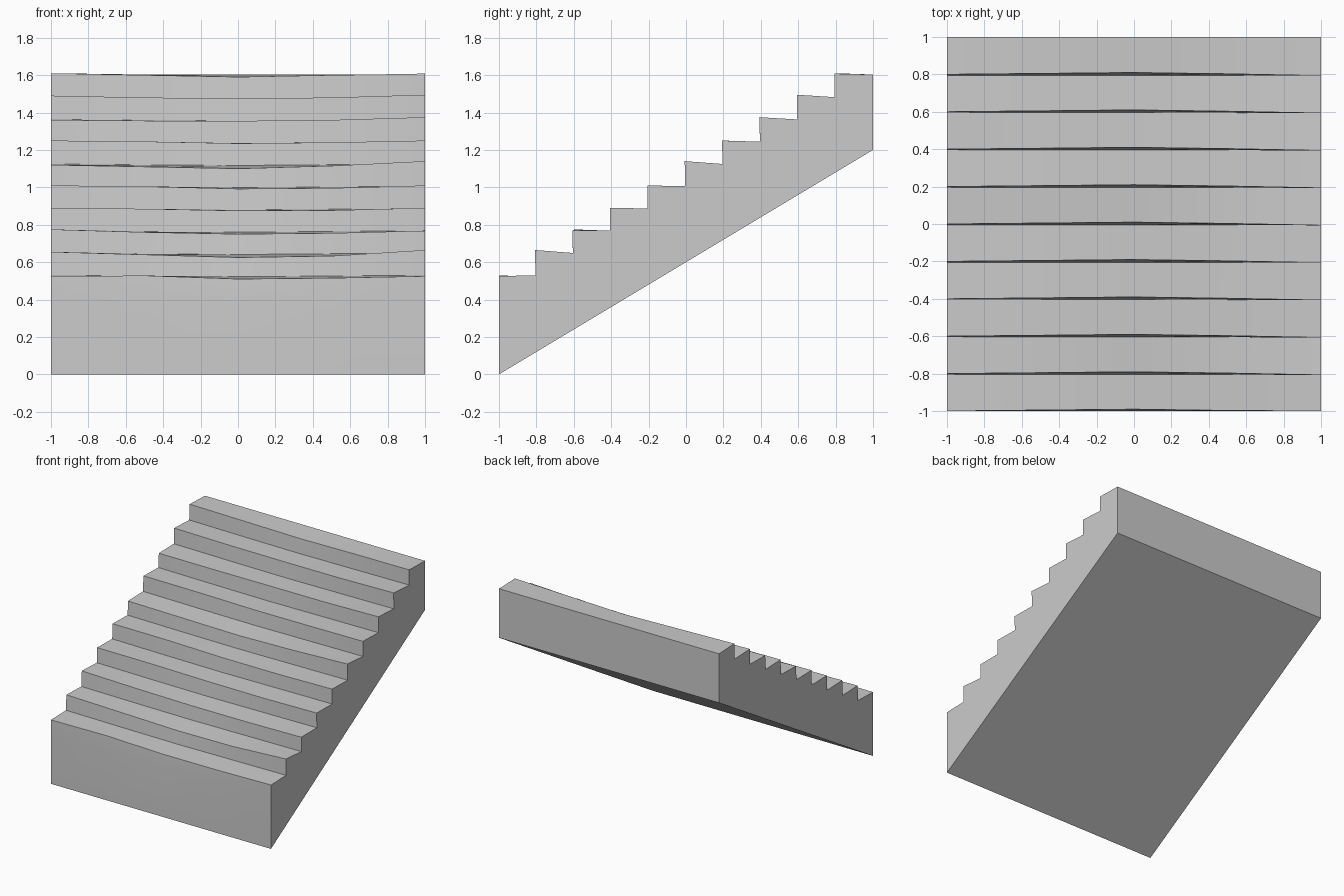
import bpy, bmesh

if "Cube" in bpy.data.objects:
    bpy.data.objects.remove(bpy.data.objects["Cube"])

# Worn nosing heights of each step at five stations across the width
XS = [-1, -0.5, 0, 0.5, 1]
NOSE_Z = [
    [.525, .528, .510, .515, .525],
    [.655, .640, .625, .633, .665],
    [.775, .760, .750, .755, .768],
    [.890, .885, .875, .877, .890],
    [1.01, 1.005, .992, .996, 1.01],
    [1.12, 1.11, 1.10, 1.115, 1.14],
    [1.25, 1.245, 1.235, 1.24, 1.25],
    [1.36, 1.356, 1.355, 1.36, 1.375],
    [1.49, 1.48, 1.475, 1.48, 1.495],
    [1.61, 1.60, 1.59, 1.60, 1.608],
]
NOSE_DY = [0, .005, .01, .003, -.007]
DIP = [0, .005, .008, .004, 0]


def profile(k):
    """Closed side outline (y, z) at station k."""
    pts = [(-1, 0), (-1, .41)]
    for i, row in enumerate(NOSE_Z):
        y = -1 + .2 * i
        pts.append((max(-1, y + NOSE_DY[k]), row[k]))             # nosing
        if i < 9:
            pts.append((y + .195, .53 + .119 * i - DIP[k]))       # tread back
    return pts + [(1, 1.603), (1, 1.2)]


# Staircase body: outlines bridged across the width, capped at both sides
bm = bmesh.new()
rings = [[bm.verts.new((x, y, z)) for y, z in profile(k)] for k, x in enumerate(XS)]
n = len(rings[0])
for a, b in zip(rings, rings[1:]):
    for j in range(n):
        m = (j + 1) % n
        bm.faces.new((a[j], b[j], b[m], a[m]))
bm.faces.new(rings[0])
bm.faces.new(rings[-1][::-1])
bmesh.ops.recalc_face_normals(bm, faces=bm.faces)

mesh = bpy.data.meshes.new("worn_staircase")
bm.to_mesh(mesh)
bm.free()
stairs = bpy.data.objects.new("worn_staircase", mesh)
bpy.context.collection.objects.link(stairs)

# Soft wear across the treads, crisp step edges
bpy.context.view_layer.objects.active = stairs
stairs.select_set(True)
bpy.ops.object.shade_smooth_by_angle(angle=0.5)
